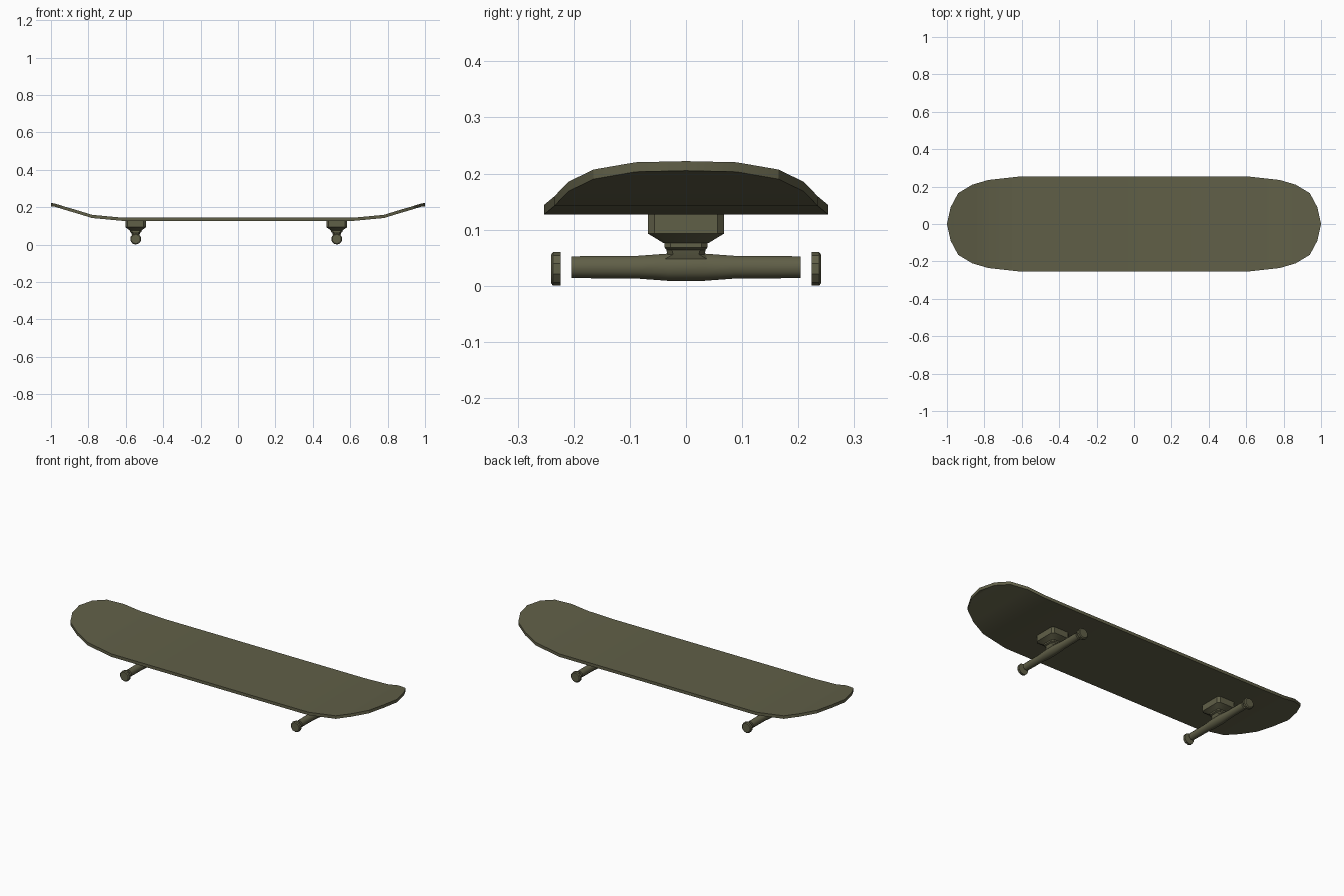
import bpy, bmesh, math
from mathutils import Vector

cube = bpy.data.objects.get("Cube")
if cube:
    bpy.data.objects.remove(cube, do_unlink=True)

# One colour for the whole board
olive = bpy.data.materials.new("olive")
colour = (0.118, 0.115, 0.064, 1)
olive.use_nodes = True
olive.diffuse_color = colour
bsdf = olive.node_tree.nodes["Principled BSDF"]
bsdf.inputs["Base Color"].default_value = colour
bsdf.inputs["Roughness"].default_value = 0.8


def finish(name, bm, angle):
    """Turn a bmesh into a shaded object."""
    bmesh.ops.recalc_face_normals(bm, faces=bm.faces)
    mesh = bpy.data.meshes.new(name)
    bm.to_mesh(mesh)
    bm.free()
    mesh.materials.append(olive)
    obj = bpy.data.objects.new(name, mesh)
    bpy.context.collection.objects.link(obj)
    bpy.ops.object.select_all(action='DESELECT')
    obj.select_set(True)
    bpy.context.view_layer.objects.active = obj
    bpy.ops.object.shade_smooth_by_angle(angle=math.radians(angle))
    return obj


def loft(name, rings, angle=35):
    """Skin a list of equal-length rings and cap both ends."""
    bm = bmesh.new()
    loops = [[bm.verts.new(p) for p in ring] for ring in rings]
    for a, b in zip(loops, loops[1:]):
        n = len(a)
        for i in range(n):
            j = (i + 1) % n
            bm.faces.new((a[i], a[j], b[j], b[i]))
    bm.faces.new(loops[0])
    bm.faces.new(loops[-1])
    return finish(name, bm, angle)


def round_ring(x, y, z, rx, rz, sides):
    """Ring around the y axis."""
    turns = [2 * math.pi * (i + 0.5) / sides for i in range(sides)]
    return [(x + rx * math.cos(t), y, z + rz * math.sin(t)) for t in turns]


def plate_ring(x, z, hx, hy, cut):
    """Rectangle with cut corners, lying flat at height z."""
    quarter = [(hx, hy - cut), (hx - cut, hy)]
    pts = quarter + [(-a, b) for a, b in reversed(quarter)]
    pts += [(-a, -b) for a, b in pts]
    return [(x + a, b, z) for a, b in pts]


# Deck: (distance from middle, half width, top height), bent up at both ends
end = [(0.62, 0.253, 0.144), (0.78, 0.235, 0.159), (0.865, 0.21, 0.185),
       (0.94, 0.165, 0.207), (0.98, 0.09, 0.22)]
stations = [(-x, w, z) for x, w, z in reversed(end)] + end
bm = bmesh.new()
rows = [[bm.verts.new((x, s * w, z)) for s in (-1, 1)] for x, w, z in stations]
for (a, b), (c, d) in zip(rows, rows[1:]):
    bm.faces.new((a, c, d, b))
for row, x in ((rows[0], -1), (rows[-1], 1)):
    bm.faces.new((*row, bm.verts.new((x, 0, 0.222))))
bmesh.ops.recalc_face_normals(bm, faces=bm.faces)
result = bmesh.ops.extrude_face_region(bm, geom=bm.faces[:], use_keep_orig=True)
lower = [v for v in result["geom"] if isinstance(v, bmesh.types.BMVert)]
bmesh.ops.translate(bm, verts=lower, vec=Vector((0, 0, -0.017)))
finish("deck", bm, 30)

# Trucks: mounting base, neck, hanger and wheel caps
for side, x in (("right", -0.547), ("left", 0.528)):
    loft(side + "_truck_base", [
        plate_ring(x, z, hx, hy, cut) for z, hx, hy, cut in (
            (0.13, 0.055, 0.068, 0.012), (0.093, 0.055, 0.068, 0.012),
            (0.076, 0.032, 0.04, 0.01))], 25)
    loft(side + "_truck_neck", [
        plate_ring(x, z, hx, hy, 0.01) for z, hx, hy in (
            (0.078, 0.031, 0.038), (0.068, 0.031, 0.038),
            (0.064, 0.024, 0.035), (0.056, 0.022, 0.033),
            (0.046, 0.018, 0.05))])
    half = [(0.204, 0.02, 0.033), (0.085, 0.021, 0.033), (0.032, 0.025, 0.033)]
    sections = [(-y, r, z) for y, r, z in half]
    sections += [(y, r, z) for y, r, z in reversed(half)]
    loft(side + "_hanger", [
        round_ring(x, y, z, r, r * 1.05, 8) for y, r, z in sections], 50)
    for label, s in (("front", -1), ("back", 1)):
        loft(f"{side}_{label}_wheel_cap", [
            round_ring(x, s * y, 0.03, r, r, 10) for y, r in (
                (0.224, 0.03), (0.237, 0.03), (0.241, 0.025))])
